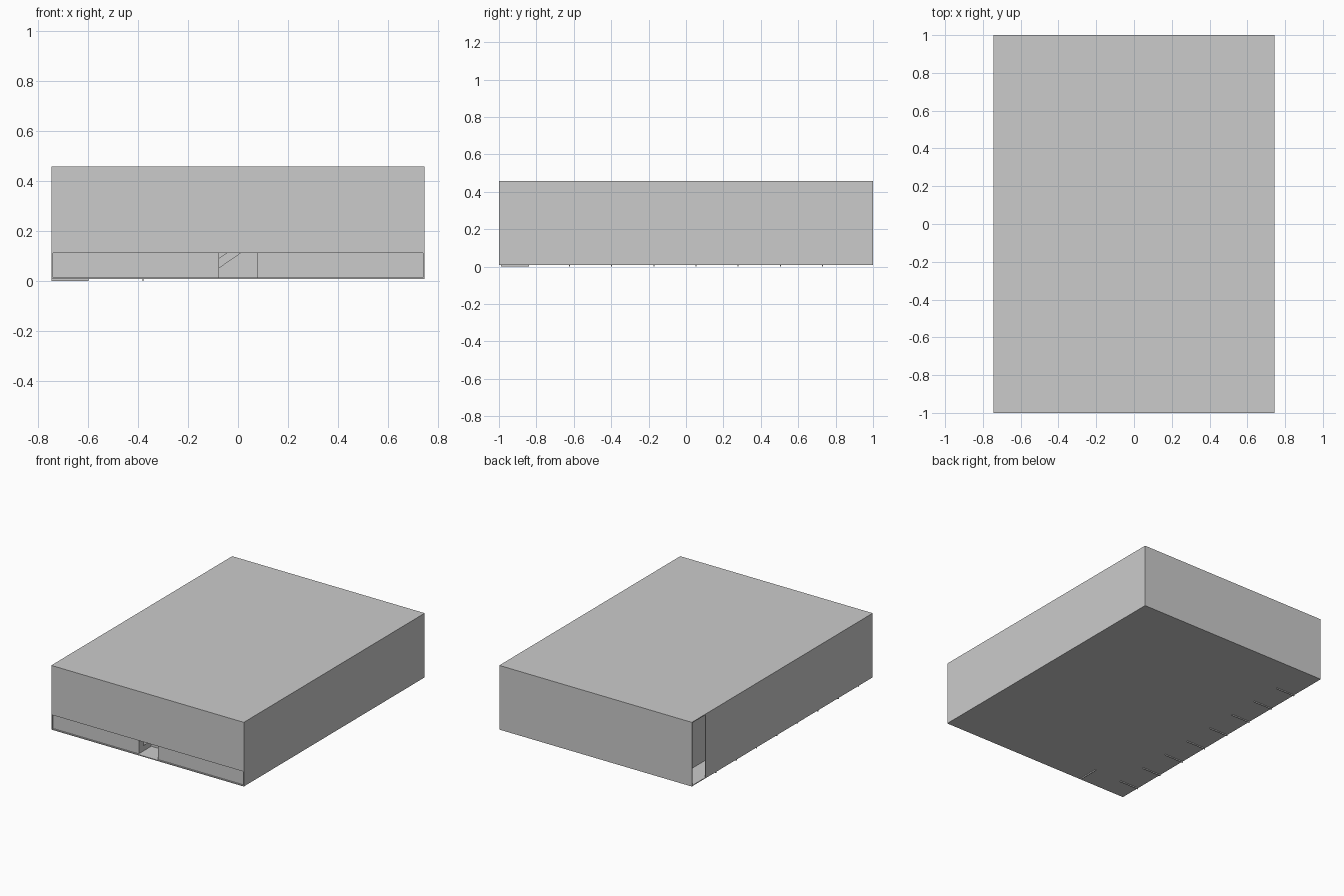
import bpy, bmesh
from mathutils import Vector

if "Cube" in bpy.data.objects:
    bpy.data.objects.remove(bpy.data.objects["Cube"])

X, Y, Z0, Z1 = 0.745, 1.0, 0.008, 0.457   # outer half sizes, underside, roof top
T = 0.006                                  # panel thickness
LANE = 0.148                               # width of the corner lane and doorway


def box(name, x0, x1, y0, y1, z0, z1):
    bm = bmesh.new()
    bmesh.ops.create_cube(bm, size=1)
    size, mid = Vector((x1 - x0, y1 - y0, z1 - z0)), Vector((x0 + x1, y0 + y1, z0 + z1)) / 2
    for v in bm.verts:
        v.co = Vector(a * b for a, b in zip(v.co, size)) + mid
    return finish(name, bm)


def finish(name, bm):
    bmesh.ops.recalc_face_normals(bm, faces=bm.faces)
    mesh = bpy.data.meshes.new(name)
    bm.to_mesh(mesh)
    bm.free()
    ob = bpy.data.objects.new(name, mesh)
    bpy.context.collection.objects.link(ob)
    return ob


def profile(name, pts, y0, y1):
    # extrude an (x, z) outline along y
    bm = bmesh.new()
    face = bm.faces.new([bm.verts.new((x, y0, z)) for x, z in pts])
    ext = bmesh.ops.extrude_face_region(bm, geom=[face])
    for v in ext["geom"]:
        if isinstance(v, bmesh.types.BMVert):
            v.co.y = y1
    return finish(name, bm)


# Roof, floor and outer walls; the left wall stops short of the back corner
zf, zr = Z0 + T, Z1 - T
box("roof", -X, X, -Y, Y, zr, Z1)
box("floor", -X, X, -Y, Y, Z0, zf)
box("right_wall", X - T, X, -Y, Y, zf, zr)
box("back_wall", -X, X - T, Y - T, Y, zf, zr)
box("left_wall", -X, -X + T, -Y, Y - LANE - T, zf, zr)

# Front: flush upper wall over a slightly recessed band with a doorway
DOOR, HEAD = 0.075, 0.112
box("front_upper_wall", -X + T, X - T, -Y, -Y + 0.016, HEAD, zr)
for side, name in ((-1, "left"), (1, "right")):
    a, b = sorted((side * DOOR, side * (X - T)))
    box(f"front_band_{name}", a, b, -Y + 0.01, -Y + 0.016, zf, HEAD)
    a, b = sorted((side * DOOR, side * (DOOR + T)))
    box(f"entry_side_{name}", a, b, -Y + 0.016, -Y + LANE, zf, HEAD)

# Entry recess with a rising ramp inside
box("entry_back", -DOOR - T, DOOR + T, -Y + LANE, -Y + LANE + T, zf, HEAD + T)
box("entry_ceiling", -DOOR - T, DOOR + T, -Y + 0.016, -Y + LANE, HEAD, HEAD + T)
profile("entry_ramp", [(-DOOR, 0.052), (0.012, HEAD), (-0.045, HEAD), (-DOOR, 0.093)],
        -Y + 0.06, -Y + LANE)

# Corner lane: inner wall behind the opening and its end partition
box("lane_inner_wall", -X + LANE, -X + LANE + T, -Y + 0.016, Y - T, zf, zr)

# Thin ribs under the floor
for i in range(8):
    y = 0.73 - i * 0.2255
    box(f"floor_rib_{i + 1}", -X, -X + LANE, y - 0.0025, y + 0.0025, 0, Z0)
box("front_floor_rib", -0.382, -0.377, -Y + 0.01, -Y + 0.16, 0, Z0)
